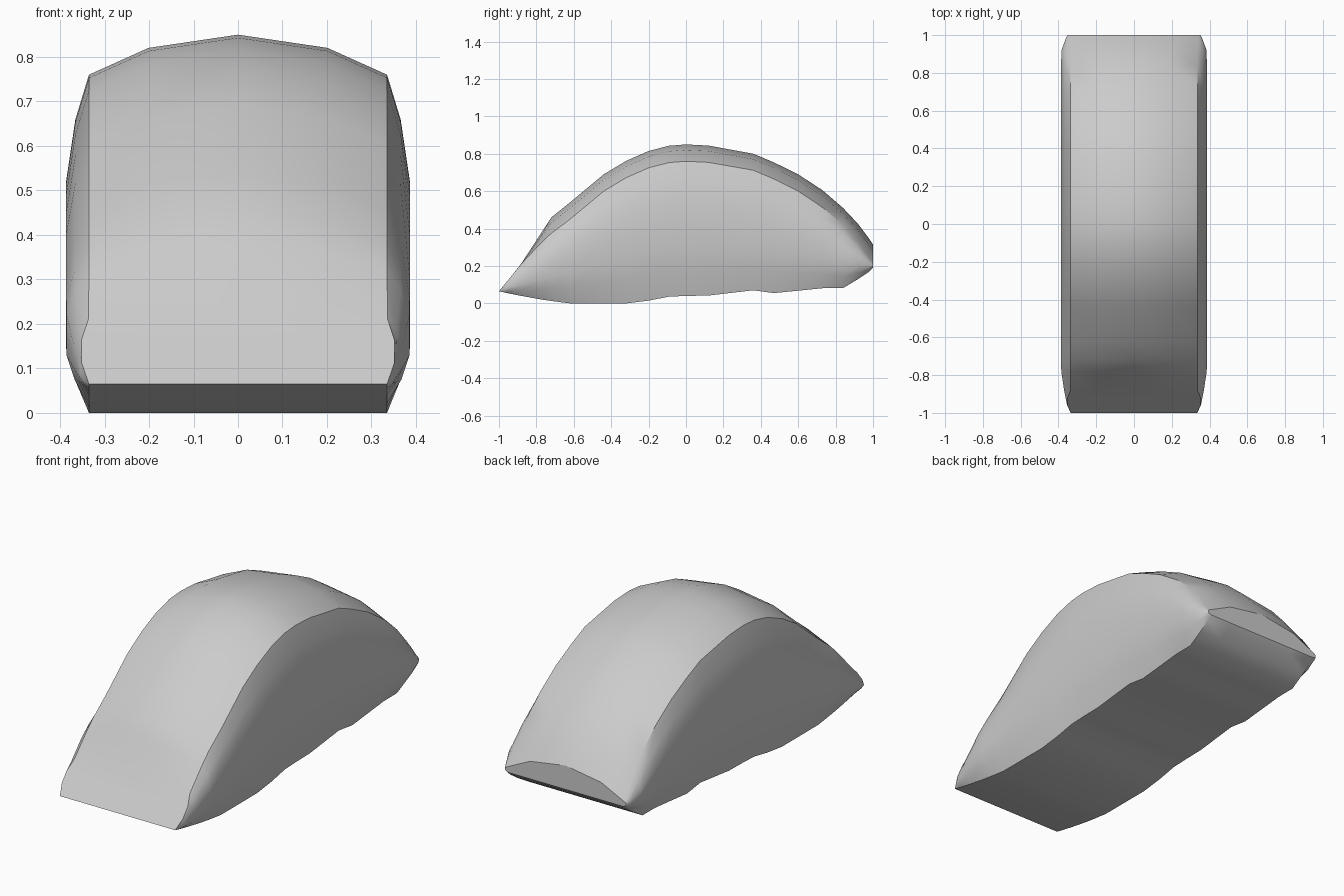
import bpy, bmesh, math

# Stations along y: y, bottom z, shoulder z, crown z, shoulder half-width, widest half-width
STATIONS = [
    (-1.00, 0.065, 0.065, 0.065, 0.335, 0.335),
    (-0.96, 0.056, 0.114, 0.114, 0.352, 0.354),
    (-0.92, 0.048, 0.163, 0.163, 0.352, 0.362),
    (-0.88, 0.040, 0.212, 0.214, 0.336, 0.370),
    (-0.78, 0.022, 0.318, 0.368, 0.335, 0.385),
    (-0.72, 0.013, 0.375, 0.460, 0.335, 0.386),
    (-0.62, 0.000, 0.450, 0.540, 0.335, 0.386),
    (-0.44, 0.000, 0.600, 0.690, 0.335, 0.386),
    (-0.32, 0.000, 0.672, 0.762, 0.335, 0.386),
    (-0.20, 0.015, 0.725, 0.815, 0.335, 0.386),
    (-0.09, 0.036, 0.753, 0.843, 0.335, 0.386),
    (0.00, 0.040, 0.760, 0.850, 0.335, 0.386),
    (0.12, 0.042, 0.754, 0.844, 0.335, 0.386),
    (0.36, 0.070, 0.712, 0.800, 0.335, 0.386),
    (0.47, 0.055, 0.665, 0.754, 0.335, 0.386),
    (0.60, 0.068, 0.600, 0.690, 0.335, 0.386),
    (0.73, 0.081, 0.513, 0.605, 0.335, 0.386),
    (0.84, 0.082, 0.418, 0.510, 0.335, 0.386),
    (0.92, 0.130, 0.325, 0.425, 0.336, 0.384),
    (0.98, 0.170, 0.240, 0.345, 0.342, 0.362),
    (1.00, 0.190, 0.215, 0.315, 0.345, 0.352),
]
# Side bulge: (height fraction, bulge fraction)
BULGE = [(0.18, 0.65), (0.36, 1.0), (0.52, 1.03), (0.67, 1.0), (0.86, 0.6)]


def section(y, b, s, t, e, w):
    """Closed cross-section: crowned top, bulged sides, flat underside."""
    base = 0.335
    right = [(base * 0.6, b), (base, b)]
    for f, k in BULGE:
        edge = base + (e - base) * f
        right.append((edge + (w - edge) * min(k, 1.0), b + (s - b) * f))
    right += [(e, s), (e * 0.6, s + (t - s) * 0.67)]
    left = [(-x, z) for x, z in reversed(right)]
    return [(x, y, z) for x, z in [(0, b)] + right + [(0, t)] + left]


# Arched body, lofted through the sections
bm = bmesh.new()
rings = [[bm.verts.new(p) for p in section(*st)] for st in STATIONS]
n = len(rings[0])
for a, c in zip(rings, rings[1:]):
    for i in range(n):
        j = (i + 1) % n
        bm.faces.new((a[i], a[j], c[j], c[i]))
bm.faces.new(rings[-1])  # flat rear cap
bmesh.ops.remove_doubles(bm, verts=bm.verts, dist=0.0005)
bmesh.ops.recalc_face_normals(bm, faces=bm.faces)

mesh = bpy.data.meshes.new("arched_body")
bm.to_mesh(mesh)
bm.free()
body = bpy.data.objects.new("arched_body", mesh)
bpy.context.collection.objects.link(body)
mesh.shade_smooth()
mesh.set_sharp_from_angle(angle=math.radians(33))
